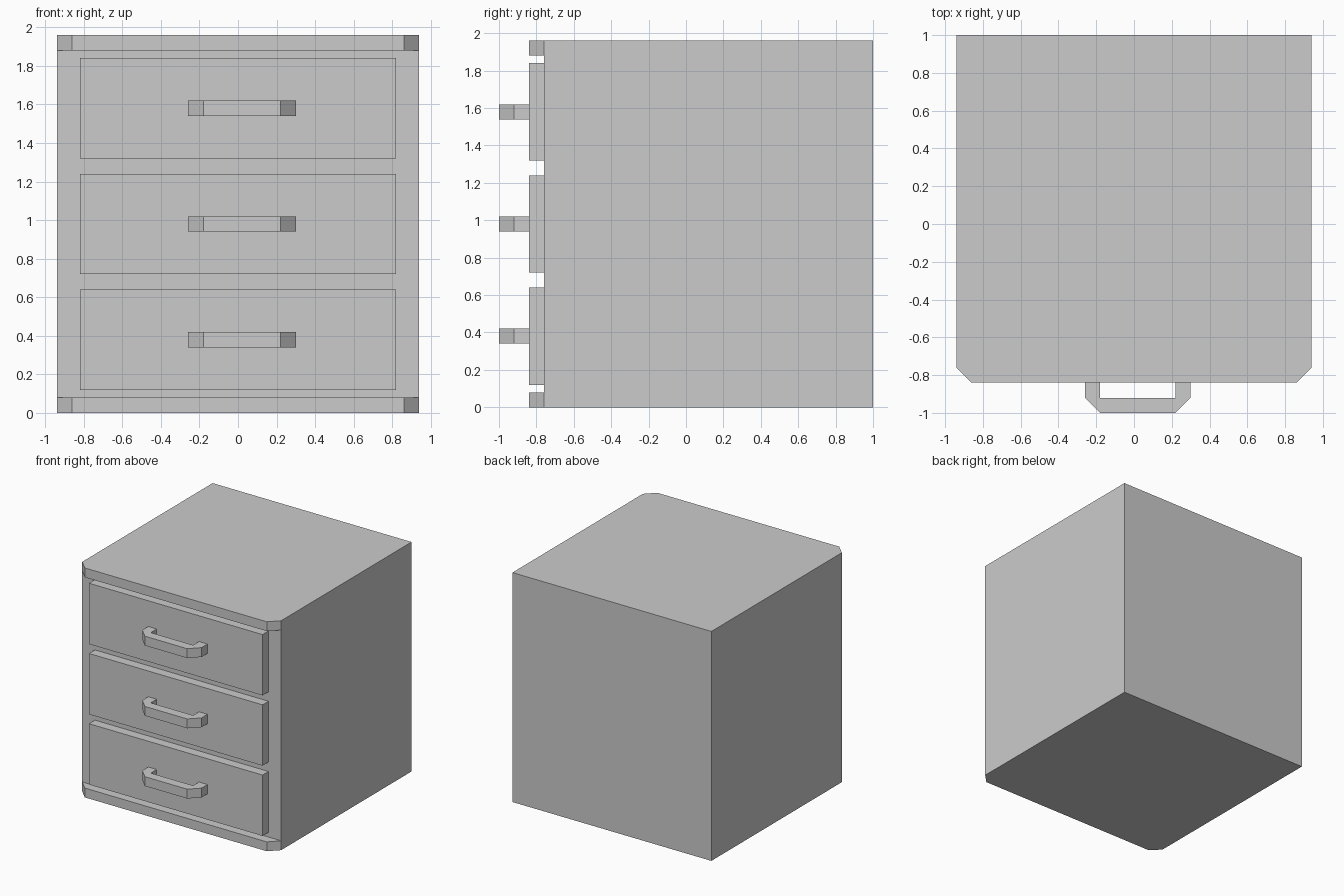
import bpy
import bmesh
from mathutils import Vector

if "Cube" in bpy.data.objects:
    bpy.data.objects.remove(bpy.data.objects["Cube"])


def add_object(name, bm):
    bmesh.ops.recalc_face_normals(bm, faces=bm.faces)
    mesh = bpy.data.meshes.new(name)
    bm.to_mesh(mesh)
    bm.free()
    obj = bpy.data.objects.new(name, mesh)
    bpy.context.collection.objects.link(obj)
    return obj


def box(x0, x1, y0, y1, z0, z1):
    bm = bmesh.new()
    bmesh.ops.create_cube(bm, size=1)
    for v in bm.verts:
        v.co = ((x0 + x1) / 2 + v.co.x * (x1 - x0),
                (y0 + y1) / 2 + v.co.y * (y1 - y0),
                (z0 + z1) / 2 + v.co.z * (z1 - z0))
    return bm


def prism(points, z0, z1):
    bm = bmesh.new()
    face = bm.faces.new([bm.verts.new((x, y, z0)) for x, y in points])
    ext = bmesh.ops.extrude_face_region(bm, geom=[face], use_keep_orig=True)
    top = [g for g in ext["geom"] if isinstance(g, bmesh.types.BMVert)]
    bmesh.ops.translate(bm, verts=top, vec=(0, 0, z1 - z0))
    return bm


W, HEIGHT, LIP = 0.94, 1.96, 0.08
BODY_FRONT, FRONT = -0.76, -0.84

# Cabinet body with chamfered front lips at top and bottom
bm = box(-W, W, BODY_FRONT, 1.0, 0, HEIGHT)
for z in (LIP, HEIGHT - LIP):
    bmesh.ops.bisect_plane(bm, geom=bm.verts[:] + bm.edges[:] + bm.faces[:],
                           plane_co=(0, 0, z), plane_no=(0, 0, 1))
strips = [f for f in bm.faces if f.normal.y < -0.9
          and abs(f.calc_center_median().z - HEIGHT / 2) > HEIGHT / 2 - LIP]
for v in {v for f in bmesh.ops.extrude_discrete_faces(bm, faces=strips)["faces"]
          for v in f.verts}:
    v.co += Vector((-LIP if v.co.x > 0 else LIP, FRONT - BODY_FRONT, 0))
bmesh.ops.remove_doubles(bm, verts=bm.verts, dist=0.0001)
add_object("cabinet_body", bm)

# Drawer fronts with angular bow handles
handle = [(-0.26, FRONT), (-0.26, -0.92), (-0.18, -1.0), (0.22, -1.0),
          (0.30, -0.92), (0.30, FRONT), (0.22, FRONT), (0.22, -0.92),
          (-0.18, -0.92), (-0.18, FRONT)]
for i, level in enumerate(("bottom", "middle", "top")):
    z = 0.12 + 0.6 * i
    add_object(f"{level}_drawer", box(-0.82, 0.82, FRONT, BODY_FRONT, z, z + 0.52))
    add_object(f"{level}_handle", prism(handle, z + 0.22, z + 0.30))
